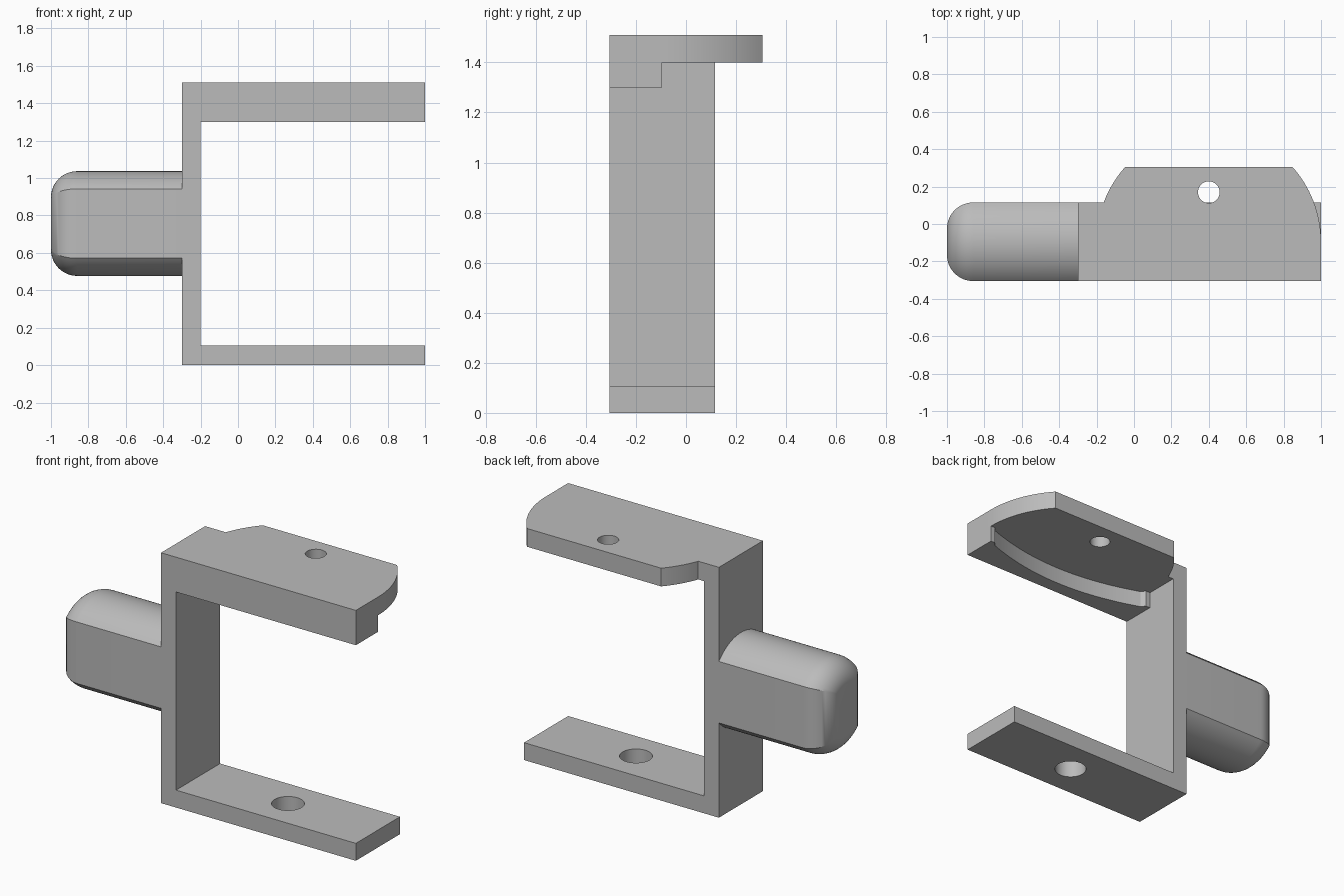
import bpy, bmesh
from math import sin, cos, asin, pi, sqrt, radians

cube = bpy.data.objects.get("Cube")
if cube:
    bpy.data.objects.remove(cube, do_unlink=True)

GREY = (0.5, 0.5, 0.5, 1)
mat = bpy.data.materials.new("plain grey")
mat.use_nodes = True
mat.diffuse_color = GREY
mat.node_tree.nodes["Principled BSDF"].inputs["Base Color"].default_value = GREY

FRONT, BACK = -0.305, 0.115      # depth of the frame
MID = (FRONT + BACK) / 2
HOLE_X, DISC_R = 0.4, 0.6


def finish(name, bm):
    bmesh.ops.recalc_face_normals(bm, faces=bm.faces)
    mesh = bpy.data.meshes.new(name)
    bm.to_mesh(mesh)
    bm.free()
    mesh.materials.append(mat)
    ob = bpy.data.objects.new(name, mesh)
    bpy.context.collection.objects.link(ob)
    return ob


def activate(ob):
    bpy.ops.object.select_all(action='DESELECT')
    ob.select_set(True)
    bpy.context.view_layer.objects.active = ob


def smooth(ob):
    activate(ob)
    bpy.ops.object.shade_smooth_by_angle(angle=radians(30))


def prism(name, start, vector):
    """Extrude a closed outline of 3D points along a vector."""
    bm = bmesh.new()
    face = bm.faces.new([bm.verts.new(p) for p in start])
    new = bmesh.ops.extrude_face_region(bm, geom=[face])["geom"]
    bmesh.ops.translate(bm, vec=vector,
                        verts=[g for g in new if isinstance(g, bmesh.types.BMVert)])
    return finish(name, bm)


def drill(ob, y, z, radius):
    """Cut a vertical round hole through a part."""
    bpy.ops.mesh.primitive_cylinder_add(vertices=48, radius=radius, depth=0.4,
                                        location=(HOLE_X, y, z))
    cutter = bpy.context.object
    cutter.name = "hole_cutter"
    cutter.hide_render = True
    cutter.data.materials.append(mat)
    mod = ob.modifiers.new("hole", 'BOOLEAN')
    mod.object, mod.solver = cutter, 'EXACT'
    activate(ob)
    bpy.ops.object.modifier_apply(modifier=mod.name)
    bpy.data.objects.remove(cutter, do_unlink=True)


def arc(a0, a1, n=20):
    return [(HOLE_X + DISC_R * cos(a0 + (a1 - a0) * i / n),
             MID + DISC_R * sin(a0 + (a1 - a0) * i / n)) for i in range(n + 1)]


# Upright and lower arm
profile = [(-0.3, 0), (1, 0), (1, 0.105), (-0.2, 0.105), (-0.2, 1.4), (-0.3, 1.4)]
frame = prism("frame", [(x, FRONT, z) for x, z in profile], (0, BACK - FRONT, 0))
drill(frame, MID, 0.05, 0.09)
smooth(frame)

# Upper plate: a disc with a flat back, merged with the arm
flat = asin((0.305 - MID) / DISC_R)
join = asin((BACK - MID) / DISC_R)
outline = ([(-0.3, FRONT), (1, FRONT)] + arc(0, flat)
           + arc(pi - flat, pi - join) + [(-0.3, BACK)])
plate = prism("upper_plate", [(x, y, 1.4) for x, y in outline], (0, 0, 0.11))
drill(plate, 0.17, 1.45, 0.058)
smooth(plate)

# Lip under the plate, with a shallow curved inner wall
N = 24
wall = [(HOLE_X + 0.55 * t, -0.22 + 0.1 * t * t)
        for t in (1 - 2 * i / N for i in range(N + 1))]
outline = ([(-0.2, FRONT), (1, FRONT), (1, MID), (0.97, MID)]
           + wall + [(-0.17, MID), (-0.2, MID)])
lip = prism("front_lip", [(x, y, 1.3) for x, y in outline], (0, 0, 0.1))
smooth(lip)

# Side peg: a cylinder with two flat sides and a filleted end
PEG_Z, PEG_R, PEG_HALF, FILLET = 0.757, 0.28, 0.21, 0.14


def peg_section(inset):
    r, half = PEG_R - inset, PEG_HALF - inset
    a = asin(half / r)
    steps = [-a + 2 * a * i / 24 for i in range(25)]
    top = [(r * sin(t), r * cos(t)) for t in steps]
    return top + [(-y, -z) for y, z in top]


bm = bmesh.new()
stations = [(-0.3, 0)] + [(-1 + FILLET * (1 - sin(t)), FILLET * (1 - cos(t)))
                          for t in (pi / 2 * i / 12 for i in range(13))]
rings = [[bm.verts.new((x, MID + y, PEG_Z + z)) for y, z in peg_section(d)]
         for x, d in stations]
for a, b in zip(rings, rings[1:]):
    for i in range(len(a)):
        j = (i + 1) % len(a)
        bm.faces.new((a[i], a[j], b[j], b[i]))
bm.faces.new(rings[0])
bm.faces.new(rings[-1])
smooth(finish("side_peg", bm))
